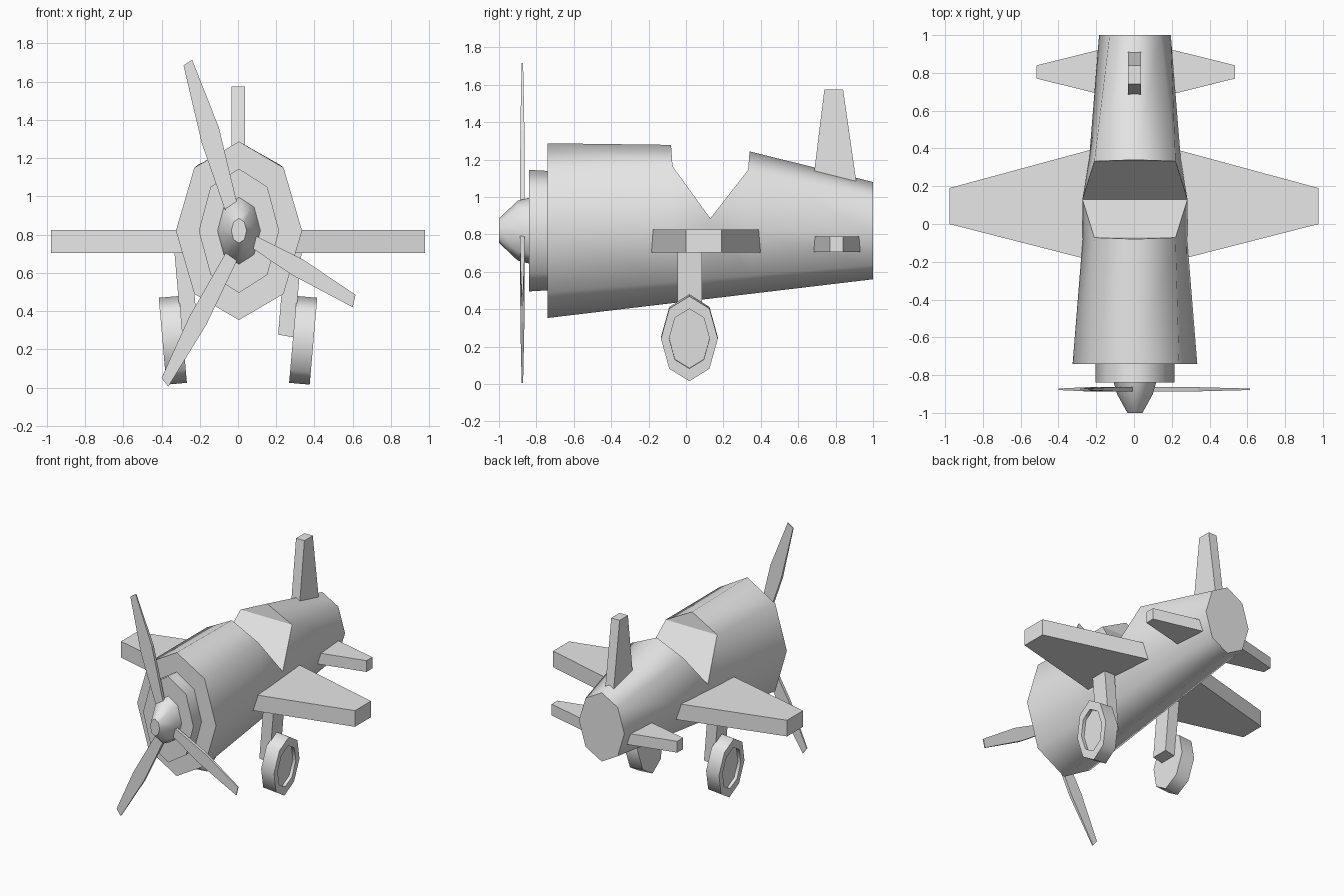
import bpy, bmesh, math
from mathutils import Matrix, Vector

if "Cube" in bpy.data.objects:
    bpy.data.objects.remove(bpy.data.objects["Cube"], do_unlink=True)

grey = bpy.data.materials.new("plain_grey")
grey.use_nodes = True
grey.diffuse_color = (0.8, 0.8, 0.8, 1)
grey.node_tree.nodes["Principled BSDF"].inputs["Base Color"].default_value = (0.8, 0.8, 0.8, 1)

SIDES = 8
CX, CZ = 0.005, 0.82          # body axis


def finish(name, bm, matrix=None):
    bmesh.ops.remove_doubles(bm, verts=bm.verts, dist=0.0001)
    if matrix:
        bm.transform(matrix)
    bmesh.ops.recalc_face_normals(bm, faces=bm.faces)
    mesh = bpy.data.meshes.new(name)
    bm.to_mesh(mesh)
    bm.free()
    mesh.materials.append(grey)
    obj = bpy.data.objects.new(name, mesh)
    bpy.context.collection.objects.link(obj)
    return obj


def ring(bm, y, rx, rz):
    """Octagonal ring across y, first corner at the top."""
    angles = [2 * math.pi * i / SIDES for i in range(SIDES)]
    return [bm.verts.new((rx * math.sin(a), y, rz * math.cos(a))) for a in angles]


def bridge(bm, a, b, smooth, indices=range(SIDES)):
    for i in indices:
        j = (i + 1) % SIDES
        bm.faces.new((a[i], a[j], b[j], b[i])).smooth = smooth


def loft(name, sections, matrix):
    """Capped octagonal loft; sections are (y, rx, rz)."""
    bm = bmesh.new()
    rings = [ring(bm, *s) for s in sections]
    for k in range(len(rings) - 1):
        bridge(bm, rings[k], rings[k + 1], sections[k][0] != sections[k + 1][0])
    bm.faces.new(rings[0])
    bm.faces.new(rings[-1])
    return finish(name, bm, matrix)


def prism(name, low, high):
    """Solid between two matching outlines."""
    bm = bmesh.new()
    a = [bm.verts.new(p) for p in low]
    b = [bm.verts.new(p) for p in high]
    bm.faces.new(a)
    bm.faces.new(b)
    for i in range(len(a)):
        j = (i + 1) % len(a)
        bm.faces.new((a[i], a[j], b[j], b[i]))
    return finish(name, bm)


# Fuselage: tapered octagon with a V-shaped open cockpit
NOSE_Y, TAIL_Y, SILL_Y = -0.74, 1.0, 0.13


def body_ring(bm, y, lift=0.0):
    t = (y - NOSE_Y) / (TAIL_Y - NOSE_Y)
    r = ring(bm, y, 0.33 - 0.14 * t, 0.467 - 0.207 * t)
    for i in (7, 0, 1):
        r[i].co.z += lift
    return r


bm = bmesh.new()
nose = body_ring(bm, NOSE_Y)
front = body_ring(bm, -0.08, 0.07)
sill = body_ring(bm, SILL_Y)
back = body_ring(bm, 0.34, 0.085)
tail = body_ring(bm, TAIL_Y)
for i in (2, 6):
    sill[i].co.z = 0.065
    sill[i].co.x *= 1.07
for r in (front, back):
    for i in (7, 1):
        r[i].co.x = math.copysign(0.215, r[i].co.x)
        r[i].co.y += 0.008 if r is front else -0.008
bridge(bm, nose, front, True)
bridge(bm, back, tail, True)
bridge(bm, front, sill, True, range(2, 6))
bridge(bm, sill, back, True, range(2, 6))
for r in (front, back):
    for d, s in ((1, 2), (7, 6)):                       # cheeks beside the cockpit
        bm.faces.new((r[d], r[s], sill[s])).smooth = True
    bm.faces.new((r[1], r[7], sill[6], sill[2]))        # sloping wall
    bm.faces.new((r[0], r[1], r[7]))                    # upright lip
bm.faces.new(nose)
bm.faces.new(tail)
bmesh.ops.delete(bm, geom=[v for v in bm.verts if not v.link_faces], context='VERTS')
axis = Matrix.Translation((CX, 0, CZ))
finish("fuselage", bm, axis)

# Engine ring and spinner
loft("engine_ring", [(-0.84, 0.21, 0.325), (-0.72, 0.208, 0.318)], axis)
loft("spinner", [(-1.0, 0.04, 0.065), (-0.9, 0.095, 0.16), (-0.83, 0.115, 0.178)], axis)

# Propeller blades: (x, z) root pair, wide pair, tip pair
blades = {
    "upper": [(0.03, 0.82), (-0.03, 0.82), (-0.19, 1.28), (-0.285, 1.685), (-0.24, 1.715), (-0.10, 1.36)],
    "left": [(0, 0.84), (0, 0.78), (0.28, 0.59), (0.6, 0.42), (0.615, 0.485), (0.34, 0.67)],
    "right": [(-0.01, 0.80), (0.05, 0.78), (-0.165, 0.33), (-0.365, 0.005), (-0.40, 0.05), (-0.255, 0.37)],
}
for side, outline in blades.items():
    half = [0.012, 0.012, 0.011, 0.004, 0.004, 0.011]
    prism("propeller_blade_" + side,
          [(x, -0.875 - h, z) for (x, z), h in zip(outline, half)],
          [(x, -0.875 + h, z) for (x, z), h in zip(outline, half)])


# Wing and tailplane: one tapered slab through the body
def slab(name, cx, span, root, tip, z0, z1):
    pts = [(cx, root[0]), (cx + span, tip[0]), (cx + span, tip[1]),
           (cx, root[1]), (cx - span, tip[1]), (cx - span, tip[0])]
    prism(name, [(x, y, z0) for x, y in pts], [(x, y, z1) for x, y in pts])


slab("wing", 0, 0.978, (-0.25, 0.455), (0, 0.19), 0.703, 0.825)
slab("tailplane", 0.01, 0.525, (0.64, 0.97), (0.77, 0.84), 0.705, 0.79)

# Tail fin
fin = [(0.675, 1.05), (0.915, 1.05), (0.84, 1.575), (0.74, 1.575)]
prism("tail_fin", [(-0.033, y, z) for y, z in fin], [(0.037, y, z) for y, z in fin])

# Landing gear
leg = [(0.25, 0.76), (0.337, 0.76), (0.294, 0.262), (0.21, 0.277)]
for side, s in (("left", 1), ("right", -1)):
    prism("landing_leg_" + side,
          [(s * x, -0.045, z) for x, z in leg], [(s * x, 0.085, z) for x, z in leg])
    place = (Matrix.Scale(s, 4, Vector((1, 0, 0)))
             @ Matrix.Translation((0.341, 0.018, 0.247))
             @ Matrix.Rotation(0.087, 4, 'Y')
             @ Matrix.Rotation(-math.pi / 2, 4, 'Z'))
    loft("wheel_" + side, [(-0.054, 0.152, 0.228), (0.054, 0.152, 0.228),
                           (0.054, 0.108, 0.16), (0.03, 0.108, 0.16)], place)
